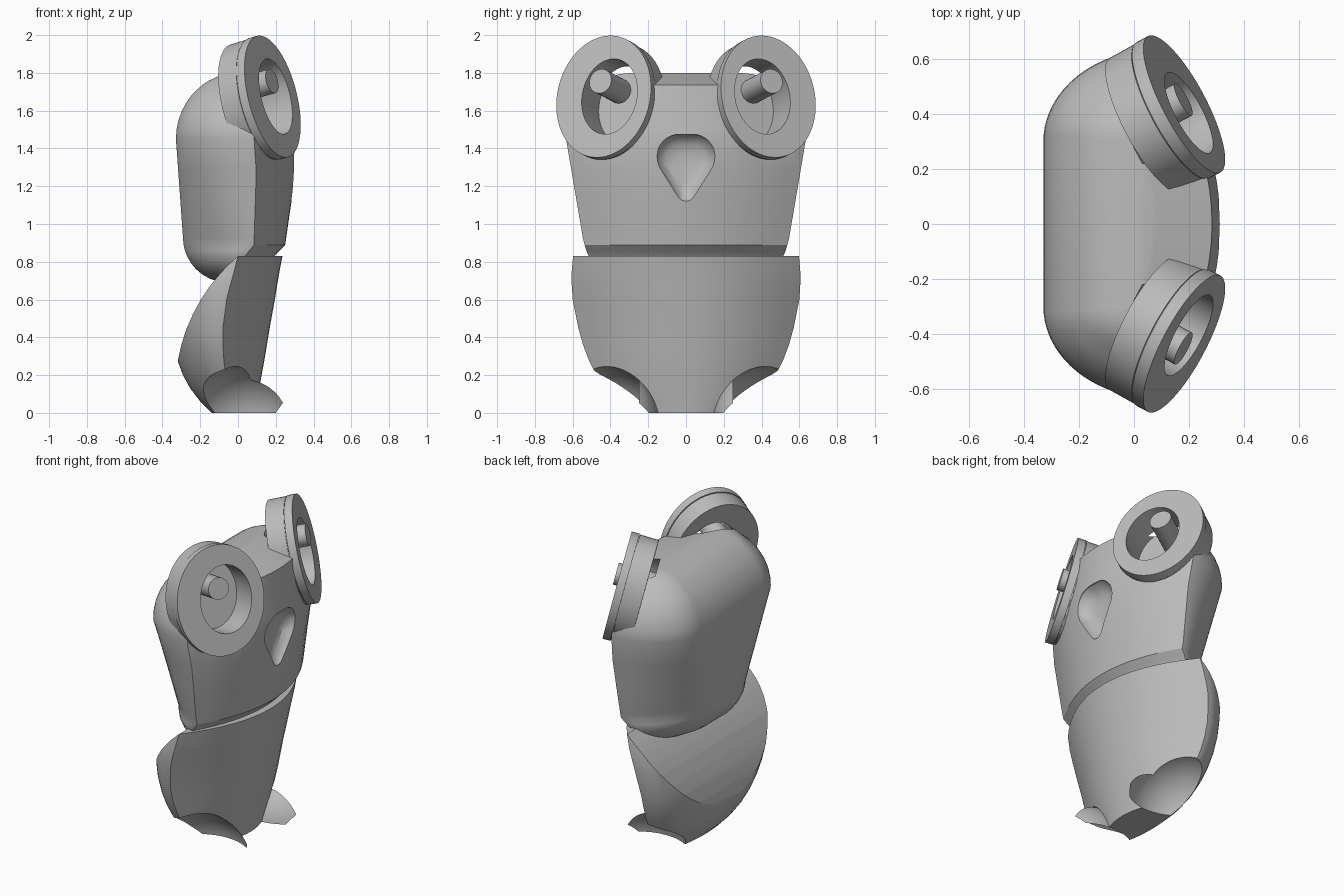
import bpy, bmesh, math
from mathutils import Vector, Matrix

cube = bpy.data.objects.get("Cube")
if cube:
    bpy.data.objects.remove(cube)

grey = bpy.data.materials.new("plain grey")
grey.use_nodes = True
COLOUR = (0.5, 0.5, 0.5, 1)
grey.diffuse_color = COLOUR
grey.node_tree.nodes["Principled BSDF"].inputs["Base Color"].default_value = COLOUR


def select(obj):
    bpy.ops.object.select_all(action="DESELECT")
    obj.select_set(True)
    bpy.context.view_layer.objects.active = obj


def shade(obj):
    select(obj)
    bpy.ops.object.shade_smooth_by_angle(angle=math.radians(30))


def finish(name, bm):
    bmesh.ops.recalc_face_normals(bm, faces=bm.faces)
    mesh = bpy.data.meshes.new(name)
    bm.to_mesh(mesh)
    bm.free()
    mesh.materials.append(grey)
    obj = bpy.data.objects.new(name, mesh)
    bpy.context.collection.objects.link(obj)
    shade(obj)
    return obj


def loft(name, rings, closed=False):
    """Skin a stack of equal rings; closed joins the last ring to the first."""
    bm = bmesh.new()
    loops = [[bm.verts.new(p) for p in ring] for ring in rings]
    pairs = list(zip(loops, loops[1:]))
    if closed:
        pairs.append((loops[-1], loops[0]))
    else:
        bm.faces.new(loops[0])
        bm.faces.new(loops[-1])
    for a, b in pairs:
        for i in range(len(a)):
            j = (i + 1) % len(a)
            bm.faces.new((a[i], a[j], b[j], b[i]))
    return finish(name, bm)


def cut(obj, cutter):
    cutter.hide_render = True
    mod = obj.modifiers.new("cut", "BOOLEAN")
    mod.operation = "DIFFERENCE"
    mod.solver = "EXACT"
    mod.object = cutter
    select(obj)
    bpy.ops.object.modifier_apply(modifier=mod.name)
    bpy.data.objects.remove(cutter)
    shade(obj)


def interpolate(table, z):
    for (z0, v0), (z1, v1) in zip(table, table[1:]):
        if z <= z1:
            return v0 + (v1 - v0) * (z - z0) / (z1 - z0)
    return table[-1][1]


def slice_ring(z, w, flat, power, back, side, front):
    """Horizontal outline: bowed front, back flat to +-flat with round corners."""
    ring = []
    for i in range(17):
        t = i / 8 - 1
        ring.append((front - (front - side) * t * t, w * t, z))
    for sign in (1, -1):
        for i in range(1, 20):
            a = math.pi / 2 * (i if sign > 0 else 20 - i) / 20
            s, c = math.sin(a) ** (2 / power), math.cos(a) ** (2 / power)
            ring.append((side - (side - back) * s, sign * (flat + (w - flat) * c), z))
    return ring


# Head: block tapering to the rear corners below, rounded over at both ends
WIDTH = ((.69, .53), (.89, .54), (1.45, .635), (1.8, .635))
BACK = ((.69, -.293), (.93, -.293), (1.45, -.33), (1.8, -.33))
FRONT = ((.69, .1), (.83, .19), (.89, .25), (1.28, .306), (1.45, .315),
         (1.735, .284), (1.8, .06))
FLAT = ((.69, .08), (.9, .08), (1.45, .3), (1.8, .3))
POWER = ((.69, 1.6), (.9, 1.6), (1.45, 2), (1.8, 2))


def head_slice(z):
    up, down = max(0, (z - 1.45) / .35), max(0, (.93 - z) / .24)
    inset = .33 * (1 - math.sqrt(max(0, 1 - up * up)))
    inset += .24 * (1 - math.sqrt(max(0, 1 - down * down)))
    w, front = interpolate(WIDTH, z) - inset, interpolate(FRONT, z)
    return slice_ring(z, w, interpolate(FLAT, z), interpolate(POWER, z),
                      interpolate(BACK, z) + inset, front - .57 * w * w, front)


head = loft("head", [head_slice(z) for z in (
    .69, .695, .71, .73, .76, .79, .83, .86, .89, .93, 1.1, 1.28, 1.45, 1.5,
    1.55, 1.6, 1.65, 1.69, 1.735, 1.76, 1.78, 1.793, 1.8)])

# Beak recess: rounded triangular bowl sunk into the face
bm = bmesh.new()
for x, s in ((.45, 1), (.3, 1), (.27, .9), (.245, .7), (.235, .4)):
    for y, z, r in ((.035, 1.355, .12), (-.035, 1.355, .12), (0, 1.16, .05)):
        for i in range(32):
            a = math.tau * i / 32
            bm.verts.new((x, s * (y + r * math.cos(a)),
                          1.3 + s * (z + r * math.sin(a) - 1.3)))
bmesh.ops.convex_hull(bm, input=bm.verts)
cut(head, finish("beak_cutter", bm))

# Body: z, half width, back x, side x, front x
body_slices = [
    (0, .33, -.14, -.04, .09), (.06, .385, -.2, -.046, .1),
    (.13, .43, -.254, -.055, .113), (.2, .475, -.292, -.065, .125),
    (.28, .515, -.322, -.075, .14), (.36, .545, -.345, -.08, .153),
    (.45, .57, -.362, -.08, .168), (.6, .6, -.38, -.06, .195),
    (.68, .605, -.385, -.04, .208), (.75, .605, -.385, -.02, .22),
    (.83, .598, -.38, 0, .235)]
body = loft("body", [slice_ring(z, w, 0, 2, *xs) for z, w, *xs in body_slices])

# Curved back slope trimmed straight across the body
slope = [(.01, .85), (0, .83), (-.06, .775), (-.11, .72), (-.157, .66),
         (-.2, .595), (-.24, .52), (-.275, .44), (-.3, .36), (-.318, .28),
         (-.325, .22), (-.8, .22), (-.8, .85)]
cut(body, loft("slope_cutter", [[(x, y, z) for x, z in slope] for y in (-.9, .9)]))


def foot_sphere(side):
    bm = bmesh.new()
    bmesh.ops.create_uvsphere(
        bm, u_segments=64, v_segments=40, radius=.31,
        matrix=Matrix.Translation((.03, side * .45, -.06)))
    return bm


for side, label in ((1, "left"), (-1, "right")):
    # Foot hollow scooped from the lower corner
    cut(body, finish(label + "_foot_cutter", foot_sphere(side)))

    # Thin lip of the hollow reaching past the body front
    bm = foot_sphere(side)
    for co, no in (((0, 0, 0), (0, 0, -1)), ((.25, 0, 0), (1, 0, 0)),
                   ((.05, 0, 0), (-1, 0, 0)), ((0, side * .25, 0), (0, side, 0)),
                   ((.2, 0, .13), (.5, 0, 1)), ((.2, 0, 0), (.07, 0, -.05))):
        bmesh.ops.bisect_plane(bm, geom=bm.verts[:] + bm.edges[:] + bm.faces[:],
                               plane_co=co, plane_no=no, clear_outer=True)
    finish(label + "_foot_lip", bm)

    # Eye frame: n points outward, across points inward, up is the long axis
    az, tilt = math.radians(28), math.radians(13.7)
    n = Vector((math.cos(az) * math.cos(tilt),
                side * math.sin(az) * math.cos(tilt), math.sin(tilt)))
    across = Vector((math.sin(az), -side * math.cos(az), 0))
    up = across.cross(n) * -side
    centre = Vector((.183, side * .436, 1.675))

    def oval(a, b, depth, shift=0):
        return [centre + n * depth + across * (shift + a * math.cos(t))
                + up * b * math.sin(t)
                for t in (math.tau * i / 64 for i in range(64))]

    # Socket cleared from the head behind and in front of the ring
    cut(head, loft(label + "_socket_cutter", [
        oval(.166, .206, -.2, .035), oval(.166, .206, -.04, .035),
        oval(.279, .33, -.04), oval(.279, .33, .3)]))

    # Eye ring with a seam behind its rim and an off-centre hole
    loft(label + "_eye_ring", [
        oval(.276, .325, -.165), oval(.278, .328, -.052), oval(.272, .322, -.052),
        oval(.272, .322, -.048), oval(.281, .332, -.048), oval(.281, .332, 0),
        oval(.165, .205, 0, .035), oval(.165, .205, -.165, .035)], closed=True)

    # Pupil peg
    bm = bmesh.new()
    tip = Vector((.18, side * .453, 1.756))
    turn = n.to_track_quat("Z", "Y").to_matrix().to_4x4()
    bmesh.ops.create_cone(bm, cap_ends=True, segments=32, radius1=.066,
                          radius2=.066, depth=.23,
                          matrix=Matrix.Translation(tip - n * .115) @ turn)
    finish(label + "_pupil", bm)
